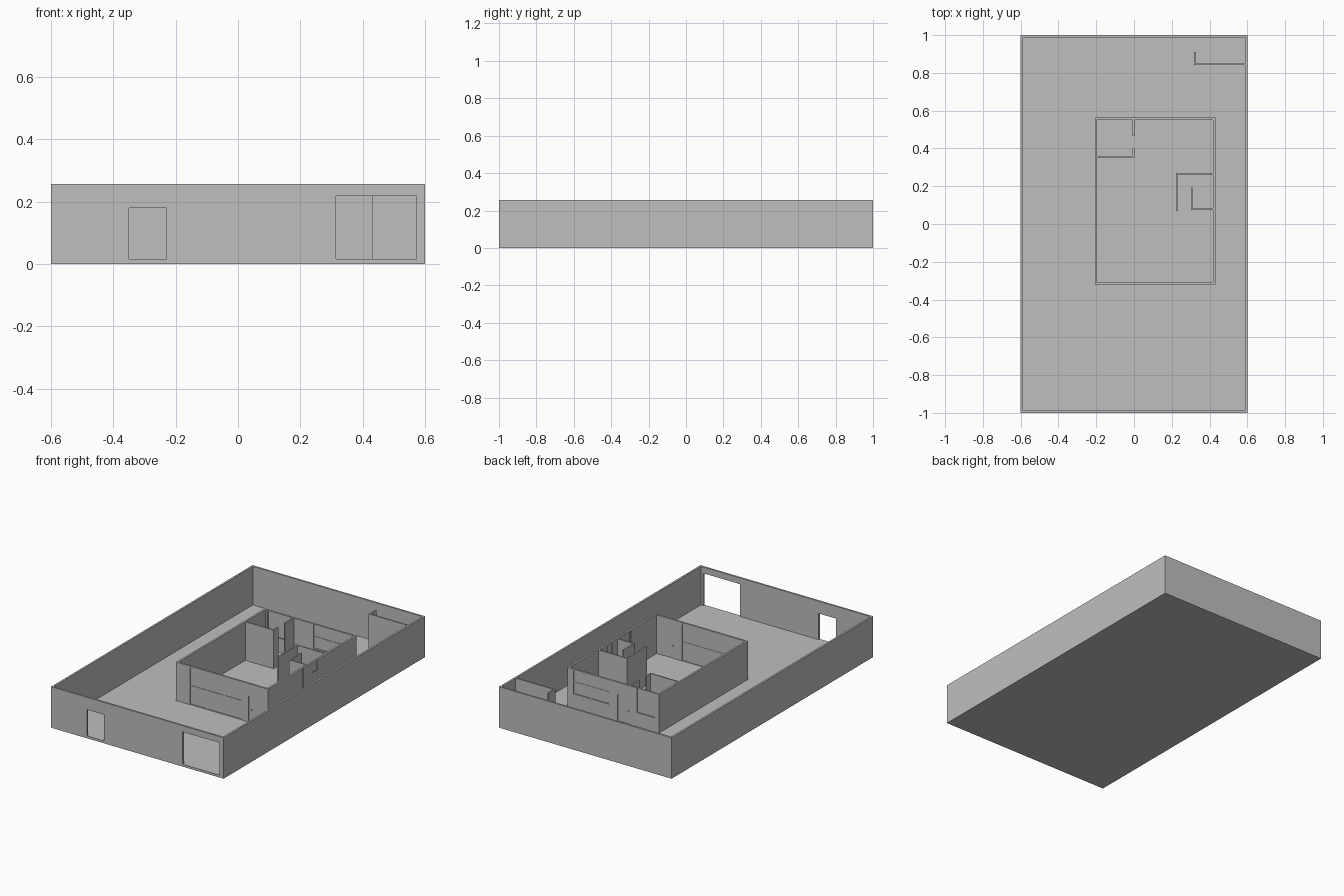
import bpy, bmesh
from mathutils import Vector

if "Cube" in bpy.data.objects:
    bpy.data.objects.remove(bpy.data.objects["Cube"])

H, FLOOR = 0.257, 0.015       # wall top and slab top
T, P = 0.012, 0.009           # main wall and partition thickness

plaster = bpy.data.materials.new("plain_grey")
plaster.diffuse_color = (0.52, 0.52, 0.52, 1)
plaster.use_nodes = True
plaster.node_tree.nodes["Principled BSDF"].inputs["Base Color"].default_value = plaster.diffuse_color


def finish(name, bm):
    bmesh.ops.recalc_face_normals(bm, faces=bm.faces)
    mesh = bpy.data.meshes.new(name)
    bm.to_mesh(mesh)
    bm.free()
    mesh.materials.append(plaster)
    obj = bpy.data.objects.new(name, mesh)
    bpy.context.collection.objects.link(obj)
    return obj


def wall(name, axis, at, thick, a, b, holes=(), z0=FLOOR, z1=H):
    """Upright wall along x or y from a to b; holes are (start, end, bottom, top)."""
    us = sorted({a, b, *[u for h in holes for u in h[:2]]})
    zs = sorted({z0, z1, *[z for h in holes for z in h[2:]]})

    def point(u, z):
        return (u, at, z) if axis == "x" else (at, u, z)

    bm = bmesh.new()
    for u0, u1 in zip(us, us[1:]):
        for w0, w1 in zip(zs, zs[1:]):
            uc, wc = (u0 + u1) / 2, (w0 + w1) / 2
            if any(h[0] < uc < h[1] and h[2] < wc < h[3] for h in holes):
                continue
            bm.faces.new([bm.verts.new(point(*q)) for q in
                          ((u0, w0), (u1, w0), (u1, w1), (u0, w1))])
    bmesh.ops.remove_doubles(bm, verts=bm.verts, dist=1e-5)
    out = bmesh.ops.extrude_face_region(bm, geom=bm.faces[:])
    shift = Vector((0, thick, 0) if axis == "x" else (thick, 0, 0))
    bmesh.ops.translate(bm, vec=shift,
                        verts=[g for g in out["geom"] if isinstance(g, bmesh.types.BMVert)])
    return finish(name, bm)


def glazing(name, axis, at, hole, columns, rows):
    """Thin pane with a slim grid of frame bars, set inside a wall opening."""
    a, b, z0, z1 = hole
    wall(name + "_pane", axis, at + 0.005, 0.003, a, b, z0=z0, z1=z1)
    bar = 0.004
    cw, rh = (b - a - bar) / columns, (z1 - z0 - bar) / rows
    gaps = [(a + i * cw + bar, a + (i + 1) * cw, z0 + j * rh + bar, z0 + (j + 1) * rh)
            for i in range(columns) for j in range(rows)]
    wall(name + "_frame", axis, at + 0.002, 0.008, a, b, gaps, z0, z1)


# Ground slab
bm = bmesh.new()
bmesh.ops.create_cube(bm, size=1)
bmesh.ops.scale(bm, vec=(1.2, 2, FLOOR), verts=bm.verts)
bmesh.ops.translate(bm, vec=(0, 0, FLOOR / 2), verts=bm.verts)
finish("ground_slab", bm)

# Yard walls, with a gate and a wide driveway opening in front
wall("yard_wall_front", "x", -1, T, -0.6, 0.6,
     [(-0.35, -0.23, FLOOR, 0.18), (0.315, 0.572, FLOOR, 0.218)])
wall("yard_wall_back", "x", 1 - T, T, -0.6, 0.6)
wall("yard_wall_left", "y", -0.6, T, -1 + T, 1 - T)
wall("yard_wall_right", "y", 0.6 - T, T, -1 + T, 1 - T)

# House shell
L, R, F, B = -0.207, 0.431, -0.319, 0.563
front_window = (-0.115, 0.247, FLOOR, H - 0.004)
front_door = (0.297, 0.372, FLOOR, 0.18)
back_wide = (0.14, 0.392, 0.102, H - 0.004)
back_small = (-0.183, -0.055, 0.102, H - 0.004)
back_door = (-0.008, 0.082, FLOOR, 0.18)
side_window = (-0.05, 0.035, 0.10, H - 0.004)
vent = (0.125, 0.18, 0.19, H - 0.004)
wall("house_wall_front", "x", F, T, L, R, [front_window, front_door])
wall("house_wall_back", "x", B - T, T, L, R, [back_wide, back_small, back_door])
wall("house_wall_left", "y", L, T, F + T, B - T)
wall("house_wall_right", "y", R - T, T, F + T, B - T, [side_window, vent])

# Windows and doors
glazing("front_window", "x", F, front_window, 3, 2)
glazing("back_wide_window", "x", B - T, back_wide, 2, 2)
glazing("back_small_window", "x", B - T, back_small, 1, 1)
glazing("side_window", "y", R - T, side_window, 1, 1)
glazing("vent_window", "y", R - T, vent, 1, 1)
for name, at, door in (("front_door", F, front_door), ("back_door", B - T, back_door)):
    wall(name, "x", at + 0.004, 0.005, *door[:2], z0=FLOOR, z1=door[3])
    wall(name + "_handle", "x", at + 0.001, 0.011, door[0] + 0.008, door[0] + 0.02,
         z0=0.09, z1=0.096)

# Rear corner room, with a doorway
wall("corner_room_front", "x", 0.351, P, L + T, 0.002)
wall("corner_room_side_near", "y", 0.002 - P, P, 0.351 + P, 0.40)
wall("corner_room_side_far", "y", 0.002 - P, P, 0.465, B - T)

# Nested partitions on the right side
wall("hall_back", "x", 0.261, P, 0.222, R - T)
wall("hall_side", "y", 0.222, P, 0.07, 0.261)
wall("closet_front", "x", 0.075, P, 0.301, R - T)
wall("closet_side", "y", 0.301, P, 0.075 + P, 0.192)

# Screen in the back corner of the yard
wall("yard_screen_front", "x", 0.842, P, 0.318, 0.6 - T)
wall("yard_screen_side", "y", 0.318, P, 0.842 + P, 0.91)
